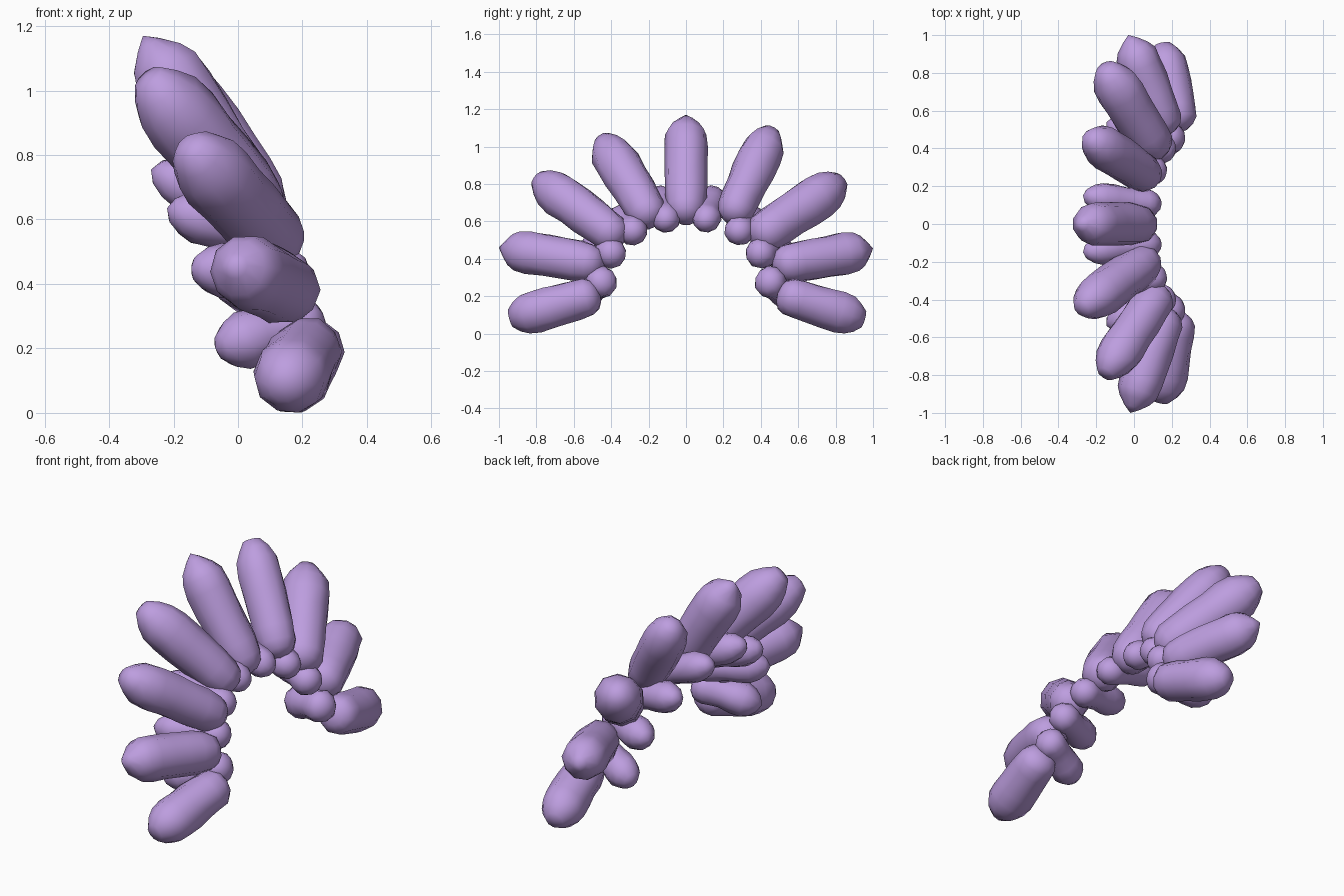
import bpy, bmesh, math, random
from mathutils import Vector

if "Cube" in bpy.data.objects:
    bpy.data.objects.remove(bpy.data.objects["Cube"])

random.seed(4)
lilac = bpy.data.materials.new("lilac")
lilac.diffuse_color = (0.51, 0.34, 0.74, 1)
lilac.use_nodes = True
lilac.node_tree.nodes["Principled BSDF"].inputs["Base Color"].default_value = lilac.diffuse_color

# (fraction along length, fraction of radius): rounded root, slight swell, faceted tip
POINTED = [(0.02, .45), (.06, .74), (.13, .92), (.25, .98), (.4, 1), (.55, 1.02),
           (.7, 1.03), (.81, .97), (.88, .76), (.95, .36)]
BLUNT = [(0.02, .45), (.06, .74), (.13, .92), (.25, .98), (.4, 1), (.55, 1.03),
         (.7, 1.05), (.82, .98), (.91, .74), (.985, .43)]
SMALL = [(0.02, .45), (.07, .77), (.14, .96), (.21, 1), (.32, .95), (.45, .93), (.6, 1.02),
         (.75, 1.04), (.86, .85), (.95, .5)]


def quill(name, root, tip, radius, profile, sides=10, rough=0.035):
    """Lathe a closed rod with lightly uneven sides from root to tip."""
    root, tip = Vector(root), Vector(tip)
    axis = tip - root
    u = axis.cross(Vector((1, 0, 0.3))).normalized()
    v = axis.normalized().cross(u)
    bm = bmesh.new()
    rings = []
    for t, r in profile:
        ring = []
        for i in range(sides):
            a = math.tau * i / sides
            k = radius * r * (1 + random.uniform(-rough, rough))
            ring.append(bm.verts.new(root + axis * t + (u * math.cos(a) + v * math.sin(a)) * k))
        rings.append(ring)
    for a, b in zip(rings, rings[1:]):
        for i in range(sides):
            j = (i + 1) % sides
            bm.faces.new((a[i], a[j], b[j], b[i]))
    for point, ring in ((root, rings[0]), (tip, rings[-1])):
        end = bm.verts.new(point)
        for i in range(sides):
            bm.faces.new((ring[i], ring[(i + 1) % sides], end))
    bmesh.ops.recalc_face_normals(bm, faces=bm.faces)
    for f in bm.faces:
        f.smooth = True
    me = bpy.data.meshes.new(name)
    bm.to_mesh(me)
    bm.free()
    me.materials.append(lilac)
    ob = bpy.data.objects.new(name, me)
    bpy.context.collection.objects.link(ob)


# large outer plumes, fanned over the arch
large = [
    ((.075, 0, .595), (-.295, 0, 1.17), .115, POINTED),
    ((.10, -.17, .59), (-.285, -.45, 1.045), .115, BLUNT),
    ((.10, .235, .60), (-.24, .46, 1.09), .11, BLUNT),
    ((.15, -.34, .495), (-.155, -.80, .83), .113, BLUNT),
    ((.14, .36, .495), (-.16, .835, .82), .12, BLUNT),
    ((.18, -.44, .365), (-.02, -1.0, .46), .114, POINTED),
    ((.18, .47, .36), (-.03, 1.0, .455), .112, POINTED),
    ((.23, -.46, .215), (.14, -.945, .08), .113, BLUNT),
    ((.24, .49, .215), (.15, .955, .075), .11, BLUNT),
]
for n, (root, tip, r, prof) in enumerate(large):
    quill(f"large_plume_{n + 1}", root, tip, r, prof)

# small inner plumes, tucked between the large ones and pointing backwards
small = [
    ((.14, .10, .585), (-.27, .15, .755), .078),
    ((.17, .265, .53), (-.22, .37, .635), .08),
    ((.215, .365, .425), (-.145, .54, .45), .082),
    ((.26, .42, .295), (-.07, .57, .20), .085),
]
for n, (root, tip, r) in enumerate(small):
    for side, s in (("left", -1), ("right", 1)):
        quill(f"small_plume_{side}_{n + 1}", (root[0], s * root[1], root[2]),
              (tip[0], s * tip[1], tip[2]), r, SMALL)
